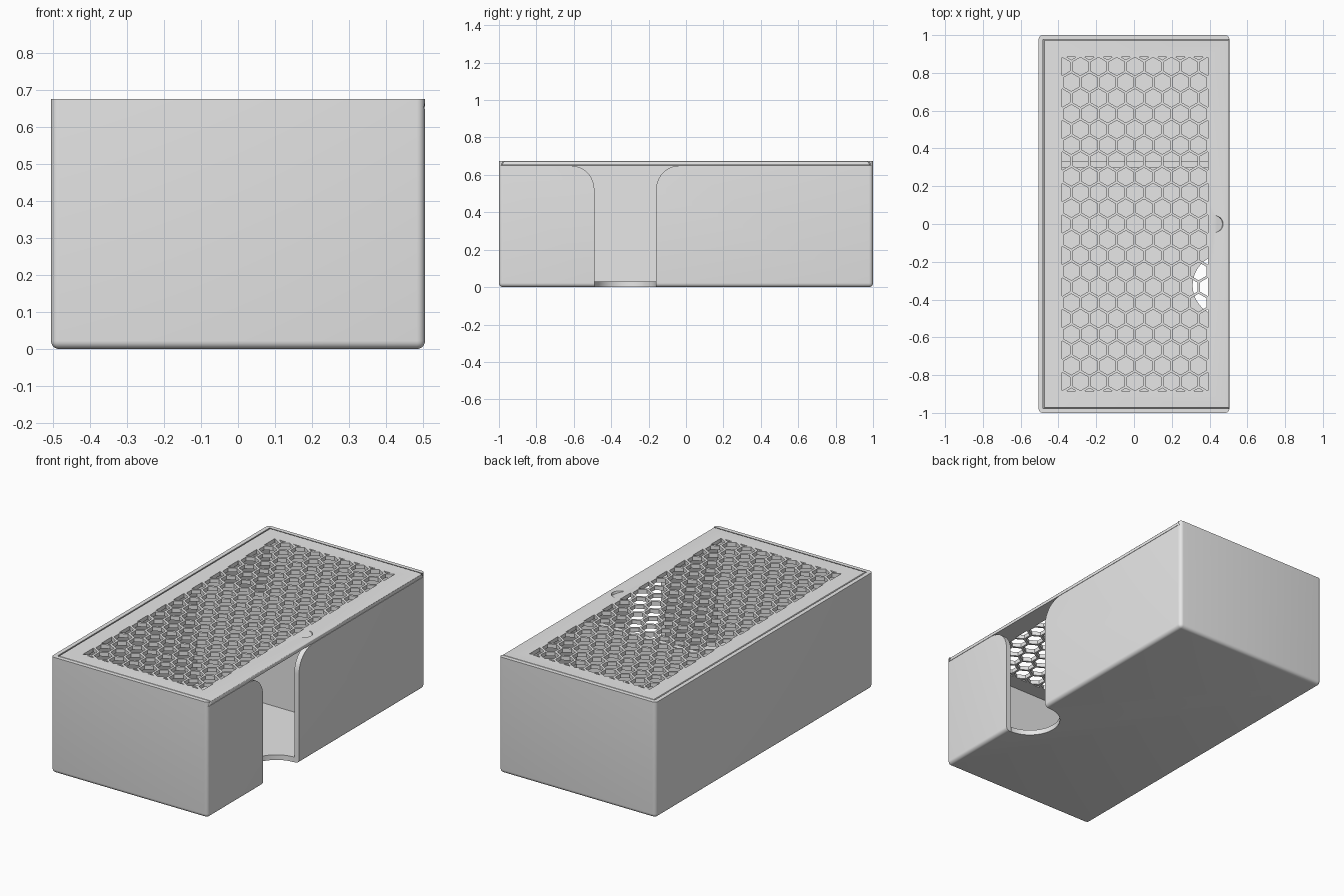
import bpy, bmesh
from math import sin, cos, pi, radians
from mathutils import Matrix, Vector

cube = bpy.data.objects.get("Cube")
if cube:
    bpy.data.objects.remove(cube, do_unlink=True)

grey = bpy.data.materials.new("plain_grey")
grey.use_nodes = True
grey.diffuse_color = (0.8, 0.8, 0.8, 1)
grey.node_tree.nodes["Principled BSDF"].inputs["Base Color"].default_value = (0.8, 0.8, 0.8, 1)


def finish(bm, name):
    bmesh.ops.recalc_face_normals(bm, faces=bm.faces)
    mesh = bpy.data.meshes.new(name)
    bm.to_mesh(mesh)
    bm.free()
    mesh.materials.append(grey)
    ob = bpy.data.objects.new(name, mesh)
    bpy.context.collection.objects.link(ob)
    return ob


def add_block(bm, x0, x1, y0, y1, z0, z1):
    mat = Matrix.Translation(((x0 + x1) / 2, (y0 + y1) / 2, (z0 + z1) / 2))
    mat = mat @ Matrix.Diagonal((x1 - x0, y1 - y0, z1 - z0, 1))
    return bmesh.ops.create_cube(bm, size=1, matrix=mat)["verts"]


def extrude_faces(bm, offset):
    ext = bmesh.ops.extrude_face_region(bm, geom=bm.faces[:])
    verts = [g for g in ext["geom"] if isinstance(g, bmesh.types.BMVert)]
    bmesh.ops.translate(bm, verts=verts, vec=offset)


def bevel(bm, rule, width, segments):
    edges = [e for e in bm.edges if rule(*[v.co for v in e.verts])]
    bmesh.ops.bevel(bm, geom=edges, offset=width, segments=segments,
                    profile=0.5, affect='EDGES', clamp_overlap=True)


def cut(ob, cutter):
    cutter.hide_render = True
    mod = ob.modifiers.new("cut", 'BOOLEAN')
    mod.operation, mod.solver, mod.object = 'DIFFERENCE', 'EXACT', cutter
    bpy.context.view_layer.objects.active = ob
    bpy.ops.object.modifier_apply(modifier=mod.name)
    bpy.data.objects.remove(cutter, do_unlink=True)


def dovetail(bm, x0, x1, low, high, z0, z1):
    """Plate whose long sides and closed end lean inwards towards the top."""
    verts = add_block(bm, x0, x1, -low, low, z0, z1)
    for v in verts:
        if v.co.z > (z0 + z1) / 2:
            v.co.y *= high / low
            if v.co.x < 0:
                v.co.x += low - high


W, L, H = 0.505, 1.0, 0.675
WALL, FLOOR, SLOT = 0.03, 0.03, 0.65

# Box body with rounded outer edges
bm = bmesh.new()
add_block(bm, -W, W, -L, L, 0, H)
bevel(bm, lambda a, b: min(a.z, b.z) < 0.01, 0.022, 5)
bm.normal_update()
box = finish(bm, "box")

# Two compartments, leaving a thin divider between them
bm = bmesh.new()
for y0, y1 in ((-L + WALL, 0.30), (0.33, L - WALL)):
    add_block(bm, -W + WALL, W - WALL, y0, y1, FLOOR, 0.8)
cut(box, finish(bm, "compartment_cutter"))

# Slot for the sliding lid, open on one long side
bm = bmesh.new()
dovetail(bm, -0.495, 0.7, 0.99, 0.975, SLOT, H + 0.001)
cut(box, finish(bm, "slot_cutter"))

# Flared opening in the side wall
CY, R = -0.325, 0.165
half = [(R, -0.1)]
for i in range(13):
    t = i / 12 * pi / 2
    half.append((0.285 - 0.12 * cos(t), 0.52 + 0.128 * sin(t)))
half.append((0.285, 0.7))
outline = half + [(-y, z) for y, z in reversed(half)]
bm = bmesh.new()
bm.faces.new([bm.verts.new((W - WALL - 0.004, CY + y, z)) for y, z in outline])
extrude_faces(bm, Vector((0.2, 0, 0)))
cut(box, finish(bm, "opening_cutter"))

# Round scoop in the floor
bm = bmesh.new()
bmesh.ops.create_cone(bm, cap_ends=True, segments=64, radius1=R - 0.0005, radius2=R - 0.0005,
                      depth=0.2, matrix=Matrix.Translation((W - WALL, CY, 0)))
cut(box, finish(bm, "scoop_cutter"))

# Sliding lid
bm = bmesh.new()
dovetail(bm, -0.488, W, 0.986, 0.971, SLOT + 0.002, H)
bevel(bm, lambda a, b: min(a.x, b.x) > 0.5 and max(a.z, b.z) > 0.67, 0.009, 3)
lid = finish(bm, "sliding_lid")

# Honeycomb vents, trimmed to a rectangle
MX, PITCH, ROW, HEX = 0.005, 0.0963, 0.0834, 0.048
bm = bmesh.new()
for r in range(-11, 12):
    for c in range(-5, 6):
        cx, cy = MX + (c + 0.5 * (r % 2)) * PITCH, r * ROW
        ring = [(cx + HEX * sin(k * pi / 3), cy + HEX * cos(k * pi / 3), 0.6) for k in range(6)]
        bm.faces.new([bm.verts.new(p) for p in ring])
for n, d in (((1, 0, 0), 0.387), ((-1, 0, 0), 0.387), ((0, 1, 0), 0.883), ((0, -1, 0), 0.883)):
    bmesh.ops.bisect_plane(bm, geom=bm.verts[:] + bm.edges[:] + bm.faces[:], clear_outer=True,
                           plane_co=Vector((MX, 0, 0)) + Vector(n) * d, plane_no=n)
extrude_faces(bm, Vector((0, 0, 0.2)))
cut(lid, finish(bm, "vent_cutter"))

# Sloping thumb dent near the open edge of the lid
bm = bmesh.new()
tilt = Matrix.Translation((0.425, 0, H)) @ Matrix.Rotation(radians(17), 4, 'Y')
bmesh.ops.create_cone(bm, cap_ends=True, segments=32, radius1=0.045, radius2=0.045,
                      depth=0.1, matrix=tilt @ Matrix.Translation((0, 0, 0.05)))
cut(lid, finish(bm, "dent_cutter"))

# Smooth the curved surfaces, keep edges crisp
for ob in (box, lid):
    bpy.ops.object.select_all(action='DESELECT')
    ob.select_set(True)
    bpy.context.view_layer.objects.active = ob
    bpy.ops.object.shade_smooth_by_angle(angle=radians(30))
